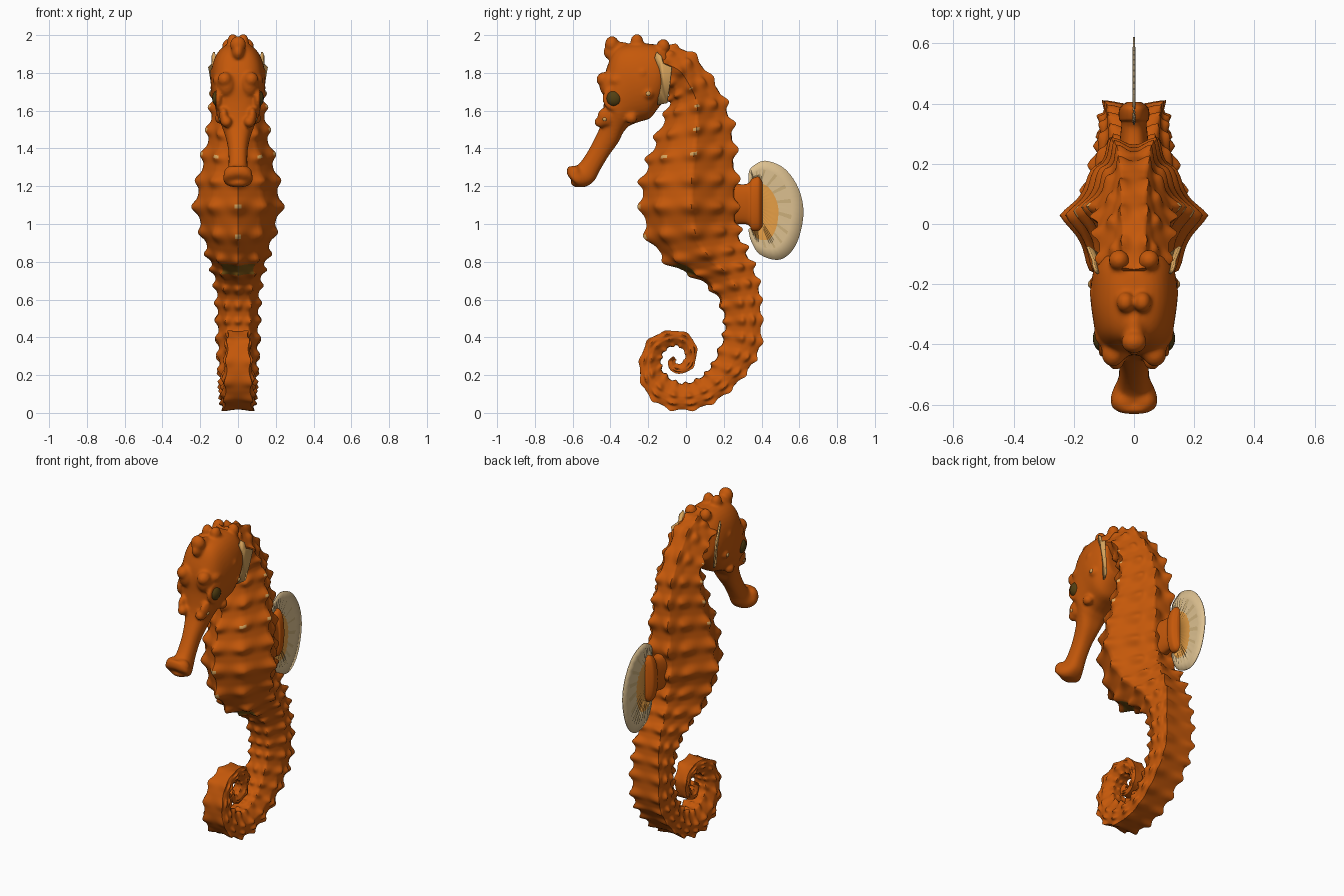
import bpy, bmesh, math
from mathutils import Matrix, Vector

if "Cube" in bpy.data.objects:
    bpy.data.objects.remove(bpy.data.objects["Cube"])


def material(name, rgb):
    m = bpy.data.materials.new(name)
    m.diffuse_color = (*rgb, 1)
    m.use_nodes = True
    m.node_tree.nodes["Principled BSDF"].inputs["Base Color"].default_value = m.diffuse_color
    return m


ORANGE = material("orange_skin", (0.56, 0.098, 0.003))
CREAM = material("cream_tips", (0.70, 0.38, 0.11))
OLIVE = material("dark_olive", (0.085, 0.05, 0.006))
BROWN = material("brown_belly_fin", (0.24, 0.11, 0.008))
FIN = material("pale_fin", (0.72, 0.53, 0.28))
BAND = material("amber_fin_base", (0.78, 0.34, 0.06))
RAY = material("fin_ray", (0.60, 0.43, 0.20))


def finish(name, bm, mats, angle=60):
    bmesh.ops.recalc_face_normals(bm, faces=bm.faces)
    me = bpy.data.meshes.new(name)
    bm.to_mesh(me)
    bm.free()
    for m in mats:
        me.materials.append(m)
    ob = bpy.data.objects.new(name, me)
    bpy.context.collection.objects.link(ob)
    bpy.ops.object.select_all(action='DESELECT')
    bpy.context.view_layer.objects.active = ob
    ob.select_set(True)
    bpy.ops.object.shade_smooth_by_angle(angle=math.radians(angle))
    return ob


def spline(pts, n):
    """Catmull-Rom samples through tuples; gives (position, values)."""
    out = []
    for i in range(len(pts) - 1):
        a, b, c, d = (pts[max(0, min(len(pts) - 1, i + k))] for k in (-1, 0, 1, 2))
        for j in range(n + (i == len(pts) - 2)):
            t = j / n
            out.append((i + t, [0.5 * (2 * q + (r - p) * t + (2 * p - 5 * q + 4 * r - s) * t * t
                        + (3 * q - p - 3 * r + s) * t ** 3) for p, q, r, s in zip(a, b, c, d)]))
    return out


def loft(name, stations, n, section, mats=(ORANGE,), zero=0):
    """Stations: inner edge y,z, outer edge y,z, half width in x."""
    bm = bmesh.new()
    rows, phase = [], 0
    for s, (fy, fz, by, bz, w) in spline(stations, n):
        mid = Vector((0, (fy + by) / 2, (fz + bz) / 2))
        half = Vector((0, (by - fy) / 2, (bz - fz) / 2))
        if rows:
            phase += (mid - rows[-1][1]).length / (0.06 + 0.33 * half.length)
        rows.append((s, mid, half, w, phase))
    start = rows[zero * n][4]          # a ring peak falls on this station
    prev = None
    for s, mid, half, w, phase in rows:
        pts = section(s, phase - start, w)
        ring = [bm.verts.new(mid + half * u + Vector((x * w, 0, 0))) for u, x, m in pts]
        if prev:
            for k in range(len(ring)):
                j = (k + 1) % len(ring)
                f = bm.faces.new((prev[k], prev[j], ring[j], ring[k]))
                f.material_index = pts[k][2]
        else:
            bm.faces.new(ring)
        prev = ring
    bm.faces.new(prev)
    return finish(name, bm, mats)


# Body and coiled tail: ridged polygon section with a knob where ring meets ridge
TRUNK = [(-1, 0), (-.62, .62), (.05, 1.03), (.6, .6), (1, .34)]
TAIL = [(-.97, 0), (-.95, .55), (0, 1), (.55, 1), (1.02, .85)]
TIPS = {0: (6.5, 8.5), 1: (4.2, 5.5), 8: (4.2, 5.5), 2: (2, 5.5), 7: (2, 5.5)}


def ridged(s, phase, w):
    b = max(0, min(1, (s - 8) / 4))
    half = [tuple(p + (q - p) * b for p, q in zip(A, B)) for A, B in zip(TRUNK, TAIL)]
    corners = half + [(u, -x) for u, x in reversed(half[1:])]
    pulse = (0.5 + 0.5 * math.cos(2 * math.pi * phase)) ** 1.7
    amp = min(0.14, 0.02 / w)
    pts = []
    for i, (u0, x0) in enumerate(corners):
        u1, x1 = corners[(i + 1) % len(corners)]
        for j in range(8):
            t = j / 8
            near = max(0, 1 - 2.2 * min(t, 1 - t))
            near = near * near * (3 - 2 * near)
            f = 0.965 + pulse * (0.035 + amp * near) - 0.015 * near * (1 - pulse)
            lo, hi = TIPS.get((i + (j > 3)) % 9, (9, 0))
            mat = int(j in (0, 7) and pulse > 0.93 and lo < s < hi)
            if i in (0, 8) and 9.1 < s < 9.8:      # small fin patch under the belly
                mat = 2
            pts.append(((u0 + (u1 - u0) * t) * f, (x0 + (x1 - x0) * t) * f, mat))
    return pts


loft("body_and_tail", [
    (-.25, 1.78, -.15, 1.96, .10), (-.12, 1.72, .02, 1.91, .12), (-.09, 1.66, .13, 1.775, .125),
    (-.10, 1.60, .20, 1.66, .135), (-.16, 1.44, .245, 1.5, .155), (-.2, 1.33, .255, 1.37, .18),
    (-.235, 1.21, .265, 1.22, .205), (-.235, 1.09, .265, 1.09, .22), (-.2, .93, .275, .97, .185),
    (-.09, .79, .31, .87, .155), (.06, .71, .355, .77, .13), (.16, .62, .385, .66, .115),
    (.2, .5, .395, .52, .11), (.195, .4, .39, .355, .106), (.15, .28, .325, .225, .10),
    (.09, .2, .2, .095, .094), (.01, .16, .06, .025, .09), (-.06, .17, -.09, .025, .086),
    (-.12, .22, -.205, .105, .08), (-.13, .28, -.245, .24, .072), (-.11, .33, -.2, .38, .064),
    (-.06, .355, -.09, .433, .057), (-.03, .345, .01, .415, .05), (-.005, .315, .055, .34, .045),
    (-.01, .28, .04, .25, .04), (-.035, .26, -.015, .21, .036), (-.05, .262, -.08, .225, .032),
    (-.055, .275, -.095, .27, .028), (-.05, .28, -.065, .30, .015)],
    20, ridged, (ORANGE, CREAM, BROWN), zero=7)


# Head and tubular snout
def rounded(s, phase, w):
    out = []
    for k in range(40):
        a = 2 * math.pi * k / 40
        c, u = math.cos(a), math.sin(a)
        out.append((u, math.copysign(abs(c) ** 0.72, c), 0))
    return out


head = loft("head_and_snout", [
    (-.11, 1.66, -.10, 1.92, .11), (-.15, 1.61, -.16, 1.95, .135), (-.19, 1.56, -.28, 1.955, .145),
    (-.25, 1.54, -.37, 1.925, .137), (-.30, 1.52, -.415, 1.84, .128), (-.32, 1.5, -.435, 1.75, .118),
    (-.335, 1.48, -.435, 1.64, .097), (-.36, 1.43, -.45, 1.53, .07), (-.41, 1.36, -.495, 1.43, .052),
    (-.455, 1.285, -.545, 1.345, .05), (-.485, 1.23, -.585, 1.305, .057), (-.525, 1.2, -.622, 1.305, .076),
    (-.56, 1.195, -.632, 1.27, .075), (-.58, 1.205, -.62, 1.25, .04)], 8, rounded)


def blobs(name, items, mat):
    """Ellipsoids (x, y, z, rx, ry, rz), mirrored when off the centre line."""
    bm = bmesh.new()
    for x, y, z, *r in items:
        for side in ((1, -1) if x else (1,)):
            bmesh.ops.create_uvsphere(bm, u_segments=16, v_segments=10, radius=1,
                                      matrix=Matrix.Translation((x * side, y, z)) @ Matrix.Diagonal((*r, 1)))
    return finish(name, bm, [mat])


# Crown, brow, cheek and lip knobs
knobs = blobs("head_knobs", [
    (0, -.392, 1.95, .043, .038, .045), (0, -.35, 1.91, .04, .09, .055),
    (.028, -.26, 1.965, .03, .035, .042), (.05, -.12, 1.94, .035, .035, .04),
    (.07, -.432, 1.765, .038, .043, .04), (.06, -.41, 1.74, .05, .05, .07),
    (.098, -.36, 1.76, .035, .05, .035), (.06, -.45, 1.54, .03, .036, .03),
    (.075, -.42, 1.57, .025, .05, .05), (.122, -.2, 1.69, .03, .03, .03),
    (.12, -.23, 1.8, .03, .03, .03), (.095, -.29, 1.56, .028, .032, .03)], ORANGE)
lips = blobs("lips", [(.03, -.59, 1.27, .045, .038, .04), (0, -.575, 1.22, .058, .035, .026)], ORANGE)
parts = [head, knobs, lips]
for side in (1, -1):                   # raised eyelids
    bpy.ops.mesh.primitive_torus_add(location=(.104 * side, -.377, 1.665), rotation=(0, math.pi / 2, 0),
                                     major_radius=.05, minor_radius=.016,
                                     major_segments=28, minor_segments=8)
    parts.append(bpy.context.object)

# Melt knobs and lids into the head skin
bpy.ops.object.select_all(action='DESELECT')
for p in parts:
    p.select_set(True)
bpy.context.view_layer.objects.active = head
bpy.ops.object.join()
rem = head.modifiers.new("melt", 'REMESH')
rem.mode, rem.voxel_size, rem.use_smooth_shade = 'VOXEL', .008, True
smo = head.modifiers.new("soften", 'SMOOTH')
smo.factor, smo.iterations = .5, 7

blobs("cream_head_tips", [(.146, -.2, 1.69, .007, .012, .012),
                          (.092, -.43, 1.555, .01, .012, .011)], CREAM)
blobs("eyes", [(.107, -.38, 1.665, .03, .043, .043)], OLIVE)

# Pectoral fins behind the cheeks
bm = bmesh.new()
outline = [(-.165, 1.88), (-.155, 1.91), (-.13, 1.89), (-.12, 1.85), (-.075, 1.83),
           (-.085, 1.74), (-.1, 1.64), (-.15, 1.63), (-.14, 1.72), (-.14, 1.82)]
for side in (1, -1):
    bm.faces.new([bm.verts.new((side * (.13 + .45 * (y + .12) + .12 * (z - 1.8)), y, z)) for y, z in outline])
fin = finish("pectoral_fins", bm, [CREAM])
sol = fin.modifiers.new("thickness", 'SOLIDIFY')
sol.thickness, sol.offset = .009, 0

# Fleshy base of the dorsal fin
loft("dorsal_fin_base", [
    (.2, .99, .2, 1.22, .055), (.3, 1.0, .3, 1.21, .045), (.335, .99, .335, 1.22, .042),
    (.35, .965, .35, 1.24, .05), (.385, .965, .385, 1.25, .048), (.405, .99, .405, 1.22, .025)], 8, rounded)

# Fan-shaped dorsal fin: corrugated membrane with amber inner band
rim = spline([(.33, 1.22), (.335, 1.28), (.36, 1.31), (.42, 1.335), (.52, 1.295), (.595, 1.19),
              (.622, 1.06), (.595, .92), (.545, .84), (.48, .81), (.39, .84), (.345, .91), (.33, .97)], 5)
bm = bmesh.new()
prev = None
for i, (s, (y, z)) in enumerate(rim):
    t = i / (len(rim) - 1)
    root = Vector((0, .375, 1.20 - .2 * t))
    tip = Vector((0, y, z))
    col = []
    for k, f in enumerate((0, .27 + .38 * t, .75, 1)):
        p = root.lerp(tip, f)
        p.x = (.003 if i % 2 else -.003) * (k in (1, 2))
        col.append(bm.verts.new(p))
    if prev:
        for k in range(3):
            face = bm.faces.new((prev[k], prev[k + 1], col[k + 1], col[k]))
            face.material_index = 1 if k == 0 else (2 if k == 1 and i % 4 == 0 else 0)
    prev = col
fan = finish("dorsal_fin", bm, [FIN, BAND, RAY])
sol = fan.modifiers.new("thickness", 'SOLIDIFY')
sol.thickness, sol.offset = .005, 0
